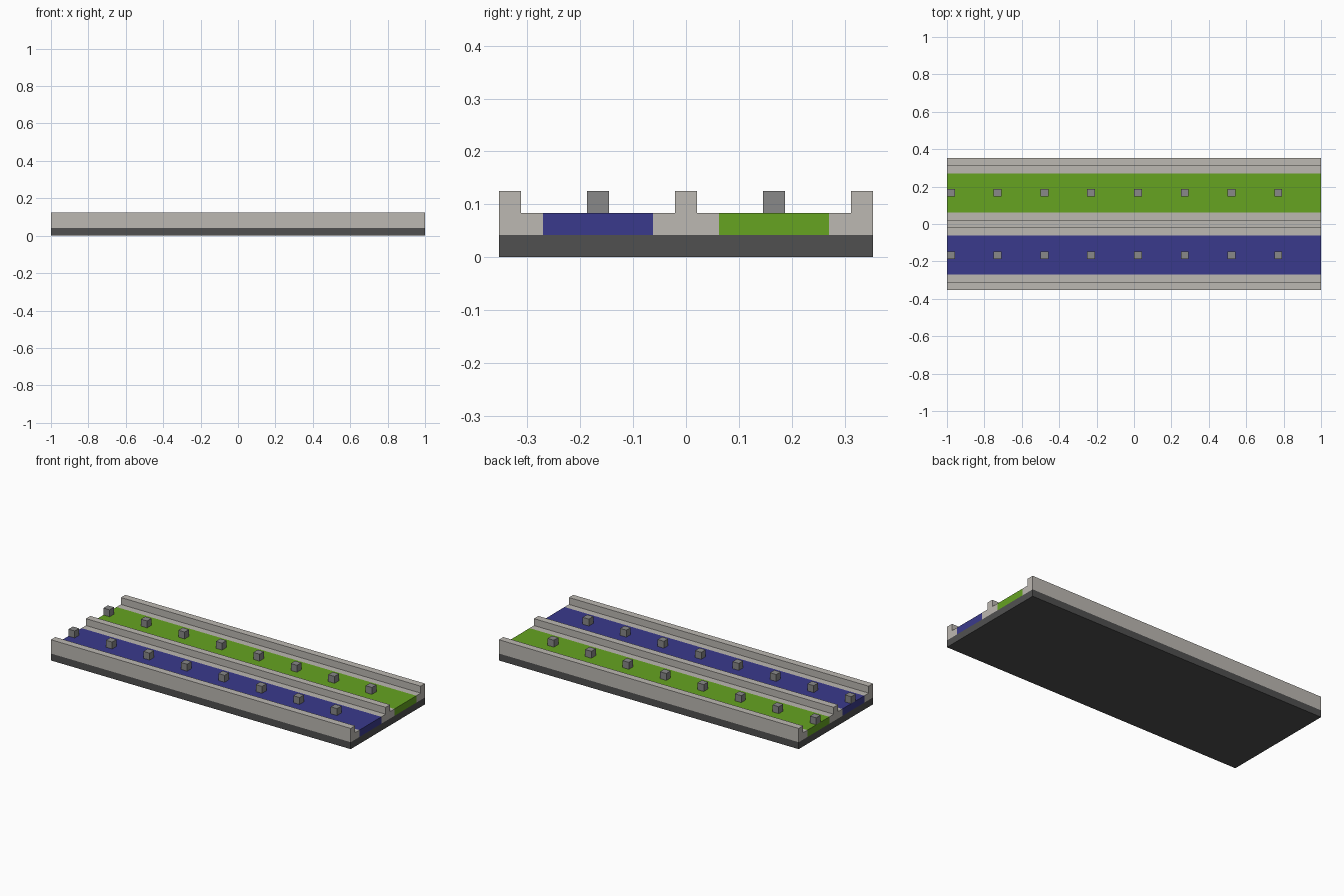
import bpy
import bmesh

U = 1 / 24            # one module of the grid the model is built on
HALF = 24             # half the length, in modules

if "Cube" in bpy.data.objects:
    bpy.data.objects.remove(bpy.data.objects["Cube"], do_unlink=True)


def material(name, srgb):
    linear = [((c / 255 + 0.055) / 1.055) ** 2.4 for c in srgb]
    mat = bpy.data.materials.new(name)
    mat.use_nodes = True
    mat.diffuse_color = (*linear, 1)
    mat.node_tree.nodes["Principled BSDF"].inputs["Base Color"].default_value = (*linear, 1)
    return mat


def extrude(name, profile, mat, x0=-HALF, x1=HALF):
    """Sweep a (y, z) profile along x; all values in modules."""
    bm = bmesh.new()
    face = bm.faces.new([bm.verts.new((x0 * U, y * U, z * U)) for y, z in profile])
    swept = bmesh.ops.extrude_face_region(bm, geom=[face])["geom"]
    verts = [g for g in swept if isinstance(g, bmesh.types.BMVert)]
    bmesh.ops.translate(bm, verts=verts, vec=((x1 - x0) * U, 0, 0))
    bmesh.ops.recalc_face_normals(bm, faces=bm.faces)
    mesh = bpy.data.meshes.new(name)
    bm.to_mesh(mesh)
    bm.free()
    mesh.materials.append(mat)
    obj = bpy.data.objects.new(name, mesh)
    bpy.context.collection.objects.link(obj)
    return obj


def rect(y0, y1, z0, z1):
    return [(y0, z0), (y1, z0), (y1, z1), (y0, z1)]


dark = material("dark grey", (80, 80, 80))
stone = material("pale stone", (188, 184, 178))
grey = material("mid grey", (136, 136, 136))
blue = material("lane blue", (58, 58, 140))
green = material("lane green", (102, 163, 33))

# Base slab
extrude("base_slab", rect(-8.5, 8.5, 0, 1), dark)

# Central divider: a wall standing on a wider ledge
extrude("centre_divider", [(-1.5, 1), (1.5, 1), (1.5, 2), (0.5, 2),
                           (0.5, 3), (-0.5, 3), (-0.5, 2), (-1.5, 2)], stone)

# Each side: stepped kerb, coloured lane and a row of marker blocks
for side, name, colour in ((-1, "front", blue), (1, "back", green)):
    kerb = [(8.5, 1), (8.5, 3), (7.5, 3), (7.5, 2), (6.5, 2), (6.5, 1)]
    extrude(name + "_kerb", [(side * y, z) for y, z in kerb], stone)
    extrude(name + "_lane", rect(side * 1.5, side * 6.5, 1, 2), colour)
    for i in range(8):
        x = -HALF + 6 * i
        extrude(f"{name}_marker_{i + 1}", rect(side * 3.5, side * 4.5, 2, 3), grey, x, x + 1)
